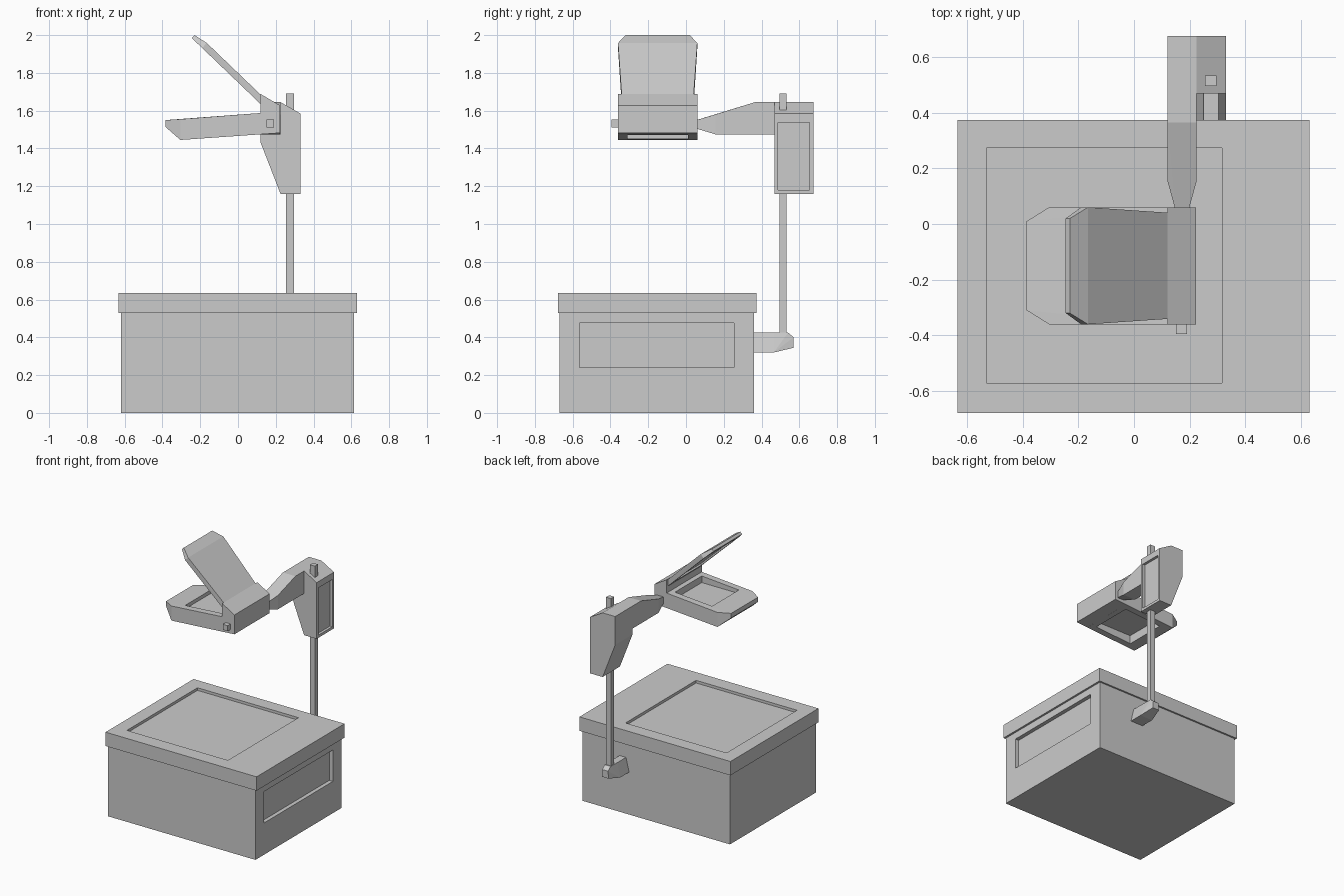
import bpy
import bmesh
from mathutils import Vector

if "Cube" in bpy.data.objects:
    bpy.data.objects.remove(bpy.data.objects["Cube"], do_unlink=True)

grey = bpy.data.materials.new("light_grey")
grey.use_nodes = True
GREY = (0.6, 0.6, 0.6, 1)
grey.diffuse_color = GREY
grey.node_tree.nodes["Principled BSDF"].inputs["Base Color"].default_value = GREY


def finish(name, bm):
    bmesh.ops.recalc_face_normals(bm, faces=bm.faces)
    mesh = bpy.data.meshes.new(name)
    bm.to_mesh(mesh)
    bm.free()
    mesh.materials.append(grey)
    obj = bpy.data.objects.new(name, mesh)
    bpy.context.collection.objects.link(obj)
    return obj


def hull(name, points):
    """Convex solid around the given points."""
    bm = bmesh.new()
    for p in points:
        bm.verts.new(p)
    out = bmesh.ops.convex_hull(bm, input=bm.verts)
    loose = {g for g in out["geom_interior"] + out["geom_unused"]
             if isinstance(g, bmesh.types.BMVert)}
    bmesh.ops.delete(bm, geom=list(loose), context="VERTS")
    bmesh.ops.dissolve_limit(bm, angle_limit=0.01, verts=bm.verts, edges=bm.edges)
    return finish(name, bm)


def box(name, xs, ys, zs):
    return hull(name, [(x, y, z) for x in xs for y in ys for z in zs])


def extrude_xz(name, profile, y0, y1):
    """Side profile in x and z, extruded along y."""
    bm = bmesh.new()
    face = bm.faces.new([bm.verts.new((x, y0, z)) for x, z in profile])
    out = bmesh.ops.extrude_face_region(bm, geom=[face])
    moved = [g for g in out["geom"] if isinstance(g, bmesh.types.BMVert)]
    bmesh.ops.translate(bm, verts=moved, vec=(0, y1 - y0, 0))
    return finish(name, bm)


def cut(obj, cutter):
    """Subtract the cutter, then discard it."""
    mod = obj.modifiers.new("recess", "BOOLEAN")
    mod.operation = "DIFFERENCE"
    mod.solver = "EXACT"
    mod.object = cutter
    bpy.context.view_layer.update()
    deps = bpy.context.evaluated_depsgraph_get()
    mesh = bpy.data.meshes.new_from_object(obj.evaluated_get(deps))
    obj.modifiers.clear()
    obj.data = mesh
    bpy.data.objects.remove(cutter, do_unlink=True)


def mirrored(points, mid):
    """Points (x, half width, z) on both sides of the plane y = mid."""
    return [(x, mid + s * w, z) for x, w, z in points for s in (-1, 1)]


# Cabinet with a recessed side panel
cabinet = box("cabinet", (-0.62, 0.615), (-0.67, 0.36), (0, 0.54))
cut(cabinet, box("cutter", (0.585, 0.7), (-0.565, 0.255), (0.24, 0.477)))

# Overhanging lid with a sunken glass stage
lid = box("lid", (-0.633, 0.63), (-0.678, 0.373), (0.53, 0.635))
cut(lid, box("cutter", (-0.53, 0.315), (-0.57, 0.273), (0.615, 0.7)))

# Bracket on the back, tapered towards its end
bracket = []
for y, low, high, wide, narrow in ((0.35, 0.32, 0.425, 0.053, 0.027),
                                   (0.465, 0.32, 0.425, 0.053, 0.027),
                                   (0.54, 0.338, 0.425, 0.035, 0.025),
                                   (0.57, 0.345, 0.40, 0.028, 0.024)):
    for s in (-1, 1):
        bracket += [(0.277 + s * wide, y, low), (0.277 + s * narrow, y, high)]
hull("post_bracket", bracket)

# Post
box("post", (0.255, 0.296), (0.495, 0.533), (0.36, 1.69))

# Sliding housing on the post, with a recessed panel
housing = extrude_xz("post_housing", [(0.12, 1.43), (0.225, 1.16), (0.33, 1.16),
                                      (0.33, 1.585), (0.225, 1.645), (0.12, 1.645)],
                     0.468, 0.675)
cut(housing, box("cutter", (0.31, 0.4), (0.488, 0.655), (1.18, 1.537)))

# Arm reaching forward, narrowing at its tip
arm = []
for y, low, high, half in ((0.47, 1.475, 1.645, 0.0525), (0.365, 1.475, 1.645, 0.0525),
                           (0.155, 1.475, 1.58, 0.0525), (0.055, 1.505, 1.55, 0.025)):
    arm += [(0.1725 + s * half, y, z) for s in (-1, 1) for z in (low, high)]
hull("arm", arm)

# Lens tray with openings above and below
MID = -0.15
tray = hull("lens_tray", mirrored([
    (-0.385, 0.16, 1.515), (-0.385, 0.16, 1.55), (-0.305, 0.21, 1.445),
    (-0.305, 0.21, 1.555), (0.125, 0.21, 1.475), (0.125, 0.21, 1.588)], MID))
opening = ((-0.225, 0.085), (MID - 0.16, MID + 0.16))
cut(tray, box("cutter", *opening, (1.535, 1.8)))
cut(tray, box("cutter", *opening, (1.3, 1.515)))

# Hinge block and focus knob
extrude_xz("hinge_block", [(0.12, 1.475), (0.222, 1.482), (0.222, 1.628), (0.12, 1.688)],
           MID - 0.21, MID + 0.21)
box("focus_knob", (0.15, 0.19), (-0.395, -0.35), (1.51, 1.552))

# Tilted mirror head
mirror = hull("mirror_head", mirrored([
    (0.13, 0.19, 1.675), (0.13, 0.19, 1.625), (-0.165, 0.21, 1.958),
    (-0.19, 0.21, 1.932), (-0.23, 0.17, 2.0), (-0.245, 0.17, 1.985)], MID))
normal = Vector((-0.692, 0, -0.722)) * 0.012
edge = mirrored([(0.09, 0.165, 1.664), (-0.19, 0.18, 1.932)], MID)
cut(mirror, hull("cutter", [Vector(p) + s * normal for p in edge for s in (-1, 1)]))
